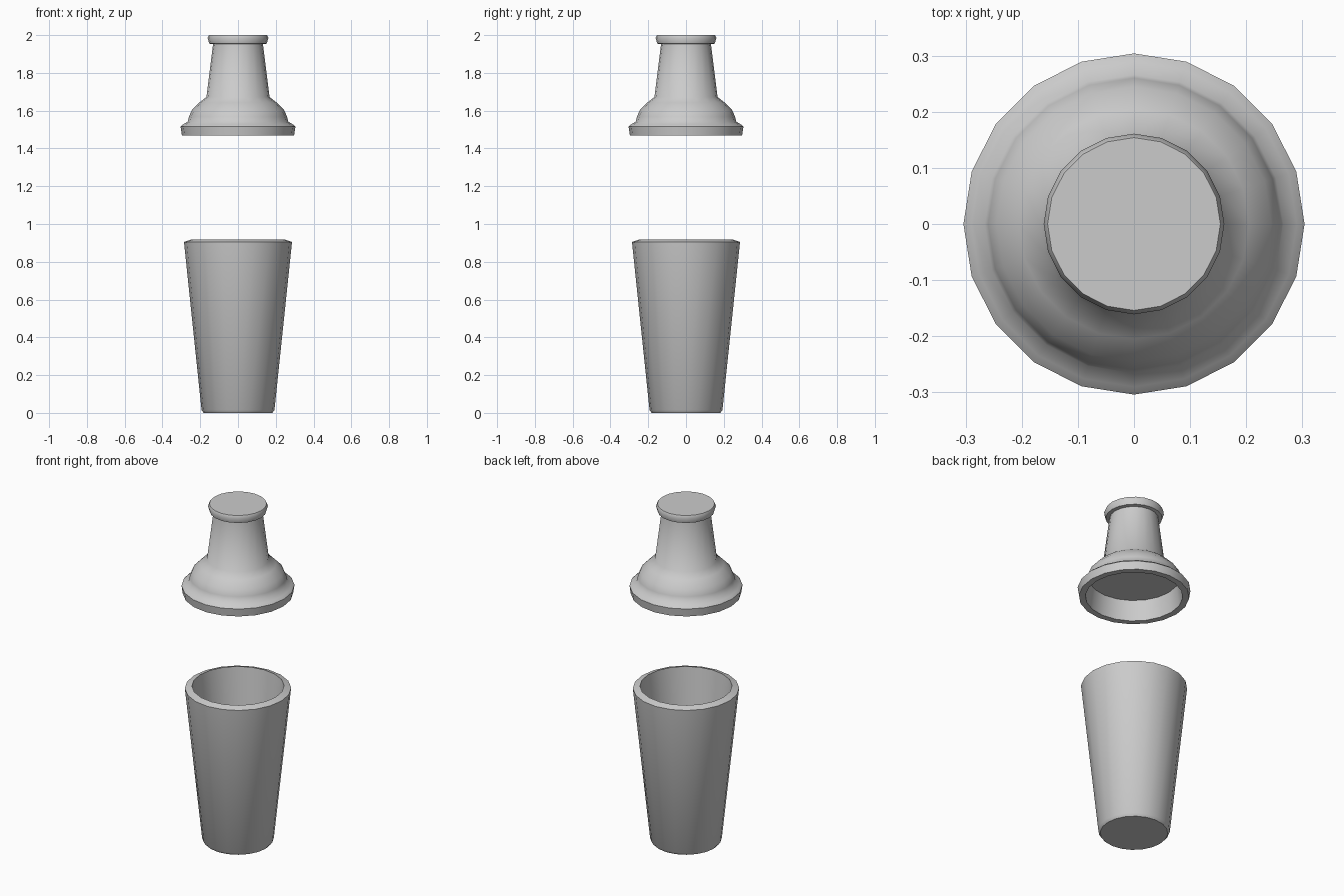
import bpy, bmesh
from math import sin, cos, pi, radians

if "Cube" in bpy.data.objects:
    bpy.data.objects.remove(bpy.data.objects["Cube"])

SIDES = 20


def lathe(name, profile):
    """Spin an (r, z) profile around z; both ends are capped with a flat face."""
    bm = bmesh.new()
    rings = []
    for r, z in profile:
        rings.append([bm.verts.new((r * cos(2 * pi * i / SIDES),
                                    r * sin(2 * pi * i / SIDES), z))
                      for i in range(SIDES)])
    for a, b in zip(rings, rings[1:]):
        for i in range(SIDES):
            j = (i + 1) % SIDES
            bm.faces.new((a[i], a[j], b[j], b[i]))
    bm.faces.new(rings[0][::-1])
    bm.faces.new(rings[-1])
    bmesh.ops.recalc_face_normals(bm, faces=bm.faces)
    mesh = bpy.data.meshes.new(name)
    bm.to_mesh(mesh)
    bm.free()
    obj = bpy.data.objects.new(name, mesh)
    bpy.context.collection.objects.link(obj)
    bpy.ops.object.select_all(action='DESELECT')
    obj.select_set(True)
    bpy.context.view_layer.objects.active = obj
    bpy.ops.object.shade_smooth_by_angle(angle=radians(48))
    return obj


# Tapered cup: underside, outer wall, sloped rim, inner wall, floor
lathe("shaker_cup", [
    (0.182, 0.0), (0.193, 0.015),
    (0.286, 0.905), (0.248, 0.918),
    (0.160, 0.04),
])

# Lid: recess ceiling, recess wall, base ring, shoulder, neck, top flange
lathe("shaker_lid", [
    (0.245, 1.585), (0.262, 1.468), (0.297, 1.468),
    (0.304, 1.515), (0.290, 1.528), (0.266, 1.542),
    (0.260, 1.568), (0.245, 1.602), (0.205, 1.643), (0.167, 1.672),
    (0.132, 1.952), (0.152, 1.955), (0.161, 1.985), (0.154, 2.0),
])
